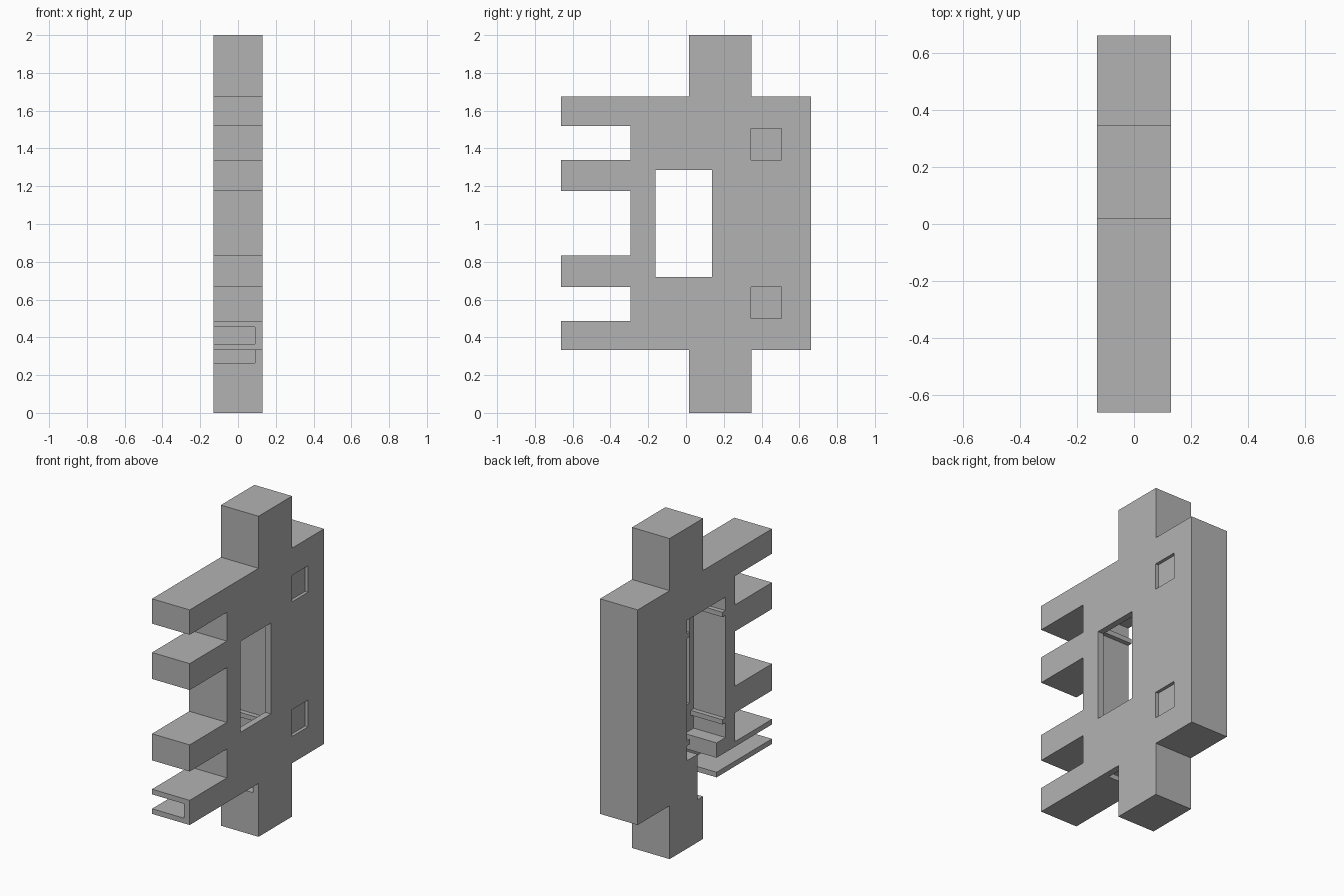
import bpy, bmesh

cube = bpy.data.objects.get("Cube")
if cube:
    bpy.data.objects.remove(cube, do_unlink=True)

mat = bpy.data.materials.new("plain_grey")
mat.use_nodes = True
GREY = (0.45, 0.45, 0.45, 1)
mat.diffuse_color = GREY
mat.node_tree.nodes["Principled BSDF"].inputs["Base Color"].default_value = GREY

HALF = 0.13     # half thickness of the plate
WALL = 0.09     # inner side of the thin remaining wall


def prism(name, profile, x0, x1):
    """Extrude a (y, z) outline along x."""
    bm = bmesh.new()
    face = bm.faces.new([bm.verts.new((x0, y, z)) for y, z in profile])
    ext = bmesh.ops.extrude_face_region(bm, geom=[face])
    moved = [v for v in ext["geom"] if isinstance(v, bmesh.types.BMVert)]
    bmesh.ops.translate(bm, verts=moved, vec=(x1 - x0, 0, 0))
    bmesh.ops.recalc_face_normals(bm, faces=bm.faces)
    mesh = bpy.data.meshes.new(name)
    bm.to_mesh(mesh)
    bm.free()
    mesh.materials.append(mat)
    obj = bpy.data.objects.new(name, mesh)
    bpy.context.collection.objects.link(obj)
    return obj


def box(name, y0, y1, z0, z1, x0, x1):
    return prism(name, [(y0, z0), (y1, z0), (y1, z1), (y0, z1)], x0, x1)


# Plate outline: bottom tab, back edge, top tab, then four prongs at the front
low, high, front, back, notch = 0.333, 1.675, -0.662, 0.662, -0.295
tab0, tab1 = 0.017, 0.347
outline = [(tab0, low), (tab0, 0), (tab1, 0), (tab1, low), (back, low), (back, high),
           (tab1, high), (tab1, 2), (tab0, 2), (tab0, high), (front, high)]
for z0, z1 in ((1.34, 1.52), (0.833, 1.175), (0.487, 0.667)):
    outline += [(front, z1), (notch, z1), (notch, z0), (front, z0)]
outline.append((front, low))
body = prism("slotted_plate", outline, -HALF, HALF)

# Openings: window, hollow chamber, channels and shallow square recesses
cutters = [
    box("window_cutter", -0.162, 0.138, 0.72, 1.287, -0.3, 0.3),
    box("chamber_cutter", -0.204, 0.175, 0.548, 1.424, -0.3, WALL),
    box("drop_channel_cutter", -0.116, 0.07, 0.265, 0.6, -0.3, WALL),
    box("prong_channel_cutter", -0.8, -0.05, 0.365, 0.455, -0.3, WALL),
]
for z0, z1 in ((0.5, 0.667), (1.34, 1.505)):
    cutters.append(box("recess_cutter", 0.345, 0.505, z0, z1, HALF - 0.02, 0.3))

bpy.context.view_layer.objects.active = body
for cutter in cutters:
    cutter.hide_render = True
    mod = body.modifiers.new("cut", "BOOLEAN")
    mod.operation = "DIFFERENCE"
    mod.solver = "EXACT"
    mod.object = cutter
    bpy.ops.object.modifier_apply(modifier=mod.name)
    bpy.data.objects.remove(cutter, do_unlink=True)

# Thin ledges on the chamber side walls
for level, z0 in (("lower", 0.64), ("upper", 1.31)):
    box(level + "_front_ledge", -0.21, -0.175, z0, z0 + 0.03, -HALF + 0.001, WALL + 0.005)
    box(level + "_back_ledge", 0.145, 0.18, z0, z0 + 0.03, -HALF + 0.001, WALL + 0.005)
